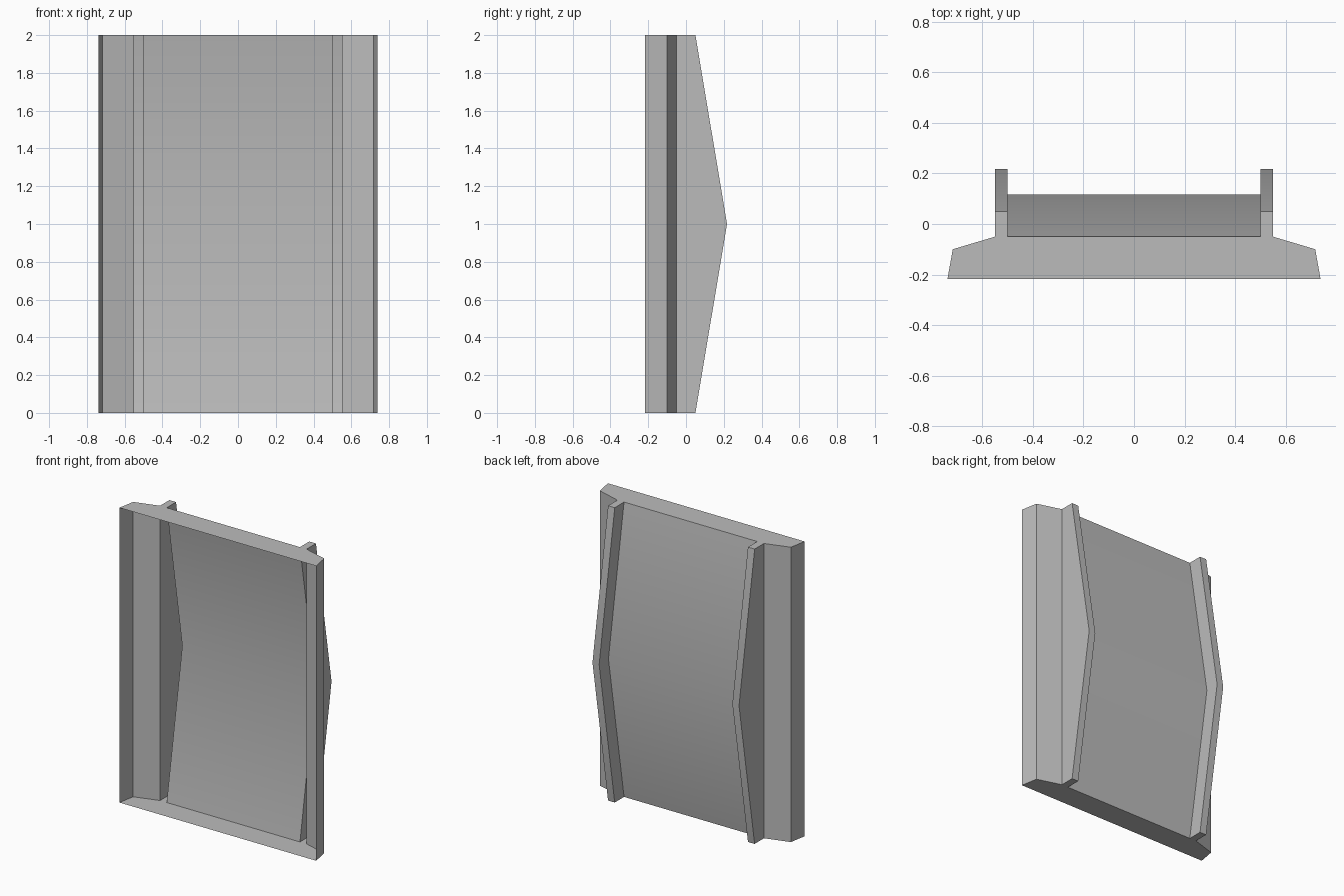
import bpy
import bmesh
from math import radians

cube = bpy.data.objects.get("Cube")
if cube:
    bpy.data.objects.remove(cube, do_unlink=True)

HEIGHT = 2.0
BOW = 0.167  # how far the middle bulges backward

grey = bpy.data.materials.new("plain grey")
grey.use_nodes = True
colour = (0.5, 0.5, 0.5, 1)
grey.diffuse_color = colour
grey.node_tree.nodes["Principled BSDF"].inputs["Base Color"].default_value = colour

# Half of the cross-section: (x, y, bows with height)
front = (0.738, -0.217, False)
shoulder = (0.717, -0.1, False)
root = (0.55, -0.05, False)
rail_outer = (0.55, 0.05, True)
rail_inner = (0.5, 0.05, True)
panel_edge = (0.5, -0.05, True)


def mirrored(points):
    return [(-x, y, bows) for x, y, bows in reversed(points)]


def finish(name, bm):
    mesh = bpy.data.meshes.new(name)
    bm.to_mesh(mesh)
    bm.free()
    mesh.materials.append(grey)
    obj = bpy.data.objects.new(name, mesh)
    bpy.context.collection.objects.link(obj)
    bpy.ops.object.select_all(action='DESELECT')
    obj.select_set(True)
    bpy.context.view_layer.objects.active = obj
    bpy.ops.object.shade_smooth_by_angle(angle=radians(30))


def sweep(name, points):
    """Thin sheet following the section from bottom to middle to top."""
    bm = bmesh.new()
    rows = []
    for step in range(3):
        push = BOW if step == 1 else 0
        rows.append([bm.verts.new((x, y + push * bows, step * HEIGHT / 2))
                     for x, y, bows in points])
    for low, high in zip(rows, rows[1:]):
        for i in range(len(points) - 1):
            bm.faces.new((low[i], low[i + 1], high[i + 1], high[i]))
    finish(name, bm)


def cap(name, z, upward):
    bm = bmesh.new()
    half = [front, shoulder, root, rail_outer, rail_inner, panel_edge]
    face = bm.faces.new([bm.verts.new((x, y, z))
                         for x, y, _ in half + mirrored(half)])
    if not upward:
        face.normal_flip()
    finish(name, bm)


# Side flanges and raised rails, open toward the front
flange = [front, shoulder, root]
rail = [root, rail_outer, rail_inner, panel_edge]
sweep("left_flange", flange)
sweep("right_flange", mirrored(flange))
sweep("left_rail", rail)
sweep("right_rail", mirrored(rail))

# Bowed middle panel
sweep("bowed_panel", [panel_edge] + mirrored([panel_edge]))

# Flat end plates
cap("top_plate", HEIGHT, True)
cap("bottom_plate", 0, False)
